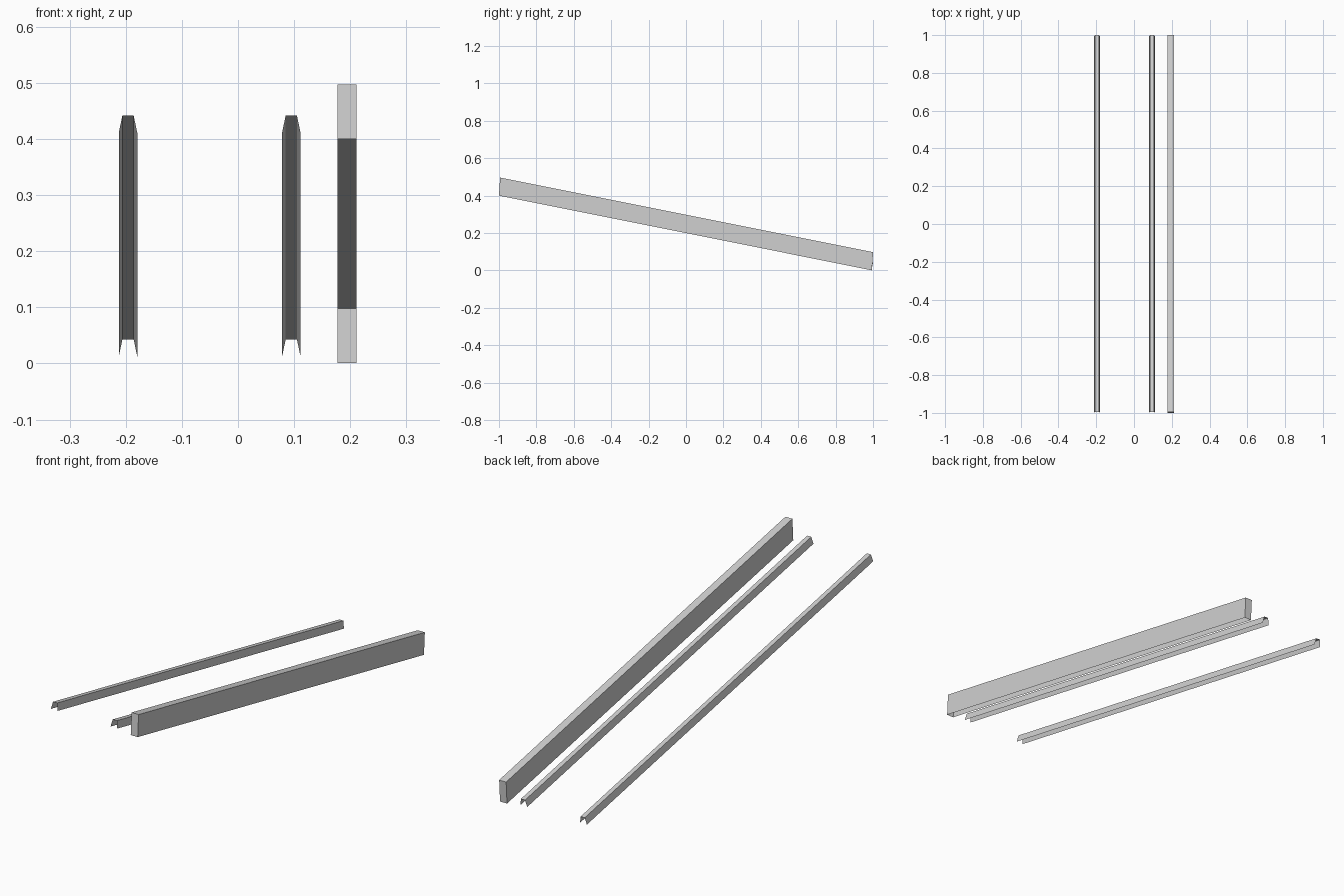
import bpy
import bmesh
from mathutils import Vector

cube = bpy.data.objects.get("Cube")
if cube:
    bpy.data.objects.remove(cube, do_unlink=True)

# One plain grey for everything
grey = bpy.data.materials.new("light_grey")
grey.use_nodes = True
colour = (0.63, 0.63, 0.63, 1.0)
grey.diffuse_color = colour
grey.node_tree.nodes["Principled BSDF"].inputs["Base Color"].default_value = colour

RUN = Vector((0, 1.994, -0.399))  # slope shared by all parts
LEAN = 0.006                      # slight tilt of the ends


def sloped_channel(name, x, top_half, base_half, top_z, base_z, capped=False):
    """Sweep a downward-open channel along the slope, from front to back."""
    profile = [
        Vector((x - base_half, -1, base_z)),
        Vector((x - top_half, -1 + LEAN, top_z)),
        Vector((x + top_half, -1 + LEAN, top_z)),
        Vector((x + base_half, -1, base_z)),
    ]
    bm = bmesh.new()
    front = [bm.verts.new(p) for p in profile]
    back = [bm.verts.new(p + RUN) for p in profile]
    for i in range(3):
        bm.faces.new((front[i], front[i + 1], back[i + 1], back[i]))
    if capped:
        bm.faces.new(front[::-1])
        bm.faces.new(back)
    mesh = bpy.data.meshes.new(name)
    bm.to_mesh(mesh)
    bm.free()
    mesh.materials.append(grey)
    obj = bpy.data.objects.new(name, mesh)
    bpy.context.collection.objects.link(obj)
    return obj


# Deep side beam, closed at the ends and open underneath
sloped_channel("side_beam", 0.194, 0.017, 0.017, 0.497, 0.4, capped=True)

# Two small flared rails, open at the ends and underneath
for name, x in (("outer_rail", -0.196), ("inner_rail", 0.095)):
    sloped_channel(name, x, 0.01, 0.0165, 0.442, 0.411)
